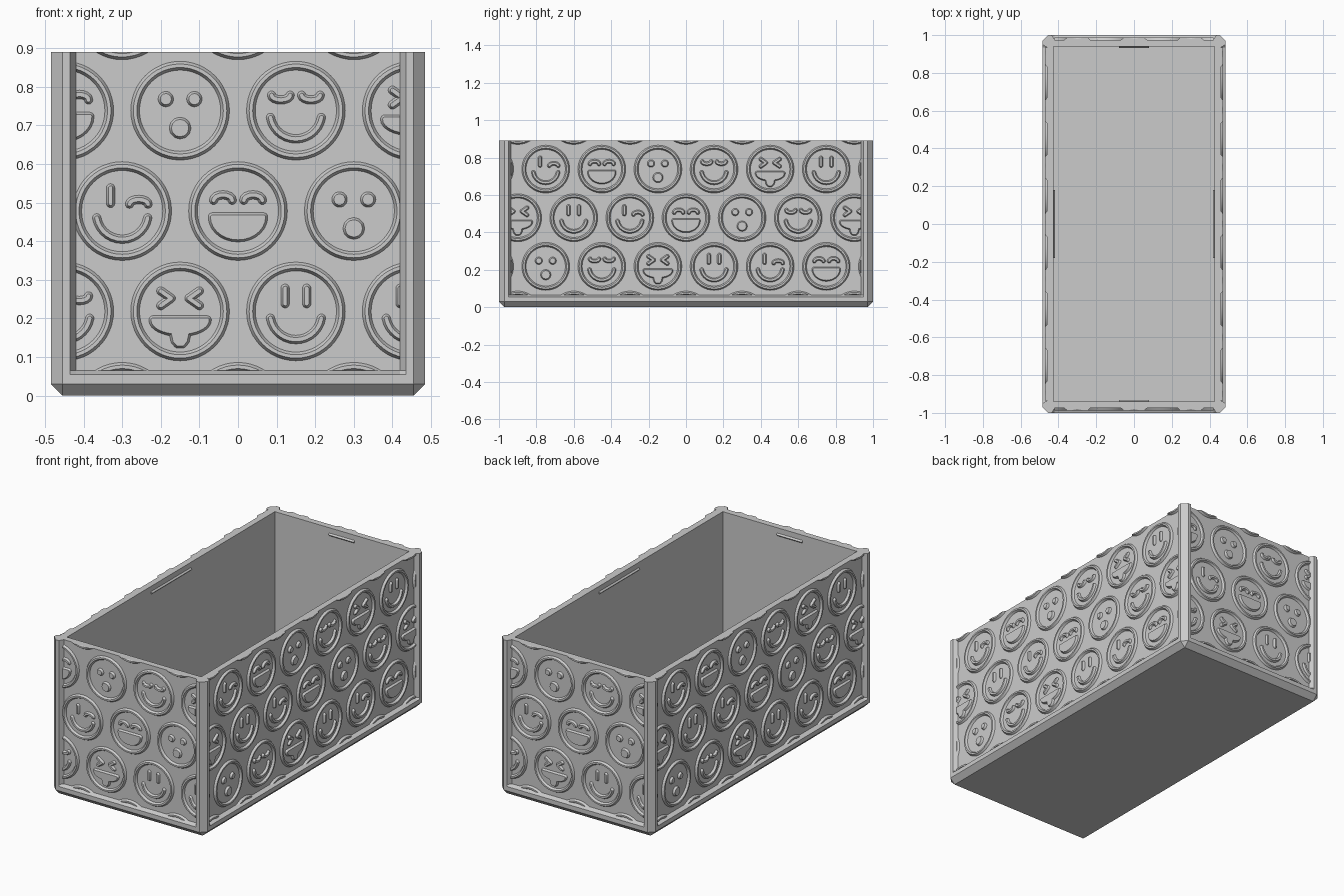
import bpy, bmesh, math
from mathutils import Matrix, Vector

cube = bpy.data.objects.get("Cube")
if cube:
    bpy.data.objects.remove(cube)

grey = bpy.data.materials.new("plain_grey")
grey.use_nodes = True
colour = (0.6, 0.6, 0.6, 1)
grey.diffuse_color = colour
grey.node_tree.nodes["Principled BSDF"].inputs["Base Color"].default_value = colour

HX, HY, TOP = 0.485, 1.0, 0.89      # outer half sizes and height
CH, REC, WALL = 0.03, 0.025, 0.035  # chamfer, panel recess, wall thickness
FLOOR, LEDGE, PANEL_Z = 0.03, 0.055, 0.065
RELIEF = 0.012


def finish(bm, name, smooth=False):
    bmesh.ops.recalc_face_normals(bm, faces=bm.faces)
    mesh = bpy.data.meshes.new(name)
    bm.to_mesh(mesh)
    bm.free()
    mesh.materials.append(grey)
    ob = bpy.data.objects.new(name, mesh)
    bpy.context.collection.objects.link(ob)
    if smooth:
        bpy.ops.object.select_all(action='DESELECT')
        ob.select_set(True)
        bpy.context.view_layer.objects.active = ob
        bpy.ops.object.shade_smooth_by_angle(angle=math.radians(25))
    return ob


def bridge(bm, a, b):
    for i in range(len(a)):
        j = (i + 1) % len(a)
        bm.faces.new((a[i], a[j], b[j], b[i]))


# ---- box shell: lofted plan outlines with corner posts and recessed panels
def outline(recess):
    q = [(HX - recess, HY - 0.065), (HX, HY - 0.05), (HX, HY - CH),
         (HX - CH, HY), (HX - 0.05, HY), (HX - 0.065, HY - recess)]
    pts = list(q)
    pts += [(-x, y) for x, y in reversed(q)]
    pts += [(-x, -y) for x, y in q]
    pts += [(x, -y) for x, y in reversed(q)]
    return pts


def clamped(pts, mx, my):
    return [(max(-mx, min(mx, x)), max(-my, min(my, y))) for x, y in pts]


full, cut = outline(0), outline(REC)
inside = clamped(cut, HX - REC - WALL, HY - REC - WALL)
levels = [(clamped(full, HX - CH, HY - CH), 0), (full, CH), (full, LEDGE),
          (cut, PANEL_Z), (cut, TOP), (inside, TOP), (inside, FLOOR)]
bm = bmesh.new()
rings = [[bm.verts.new((x, y, z)) for x, y in pts] for pts, z in levels]
for a, b in zip(rings, rings[1:]):
    bridge(bm, a, b)
bm.faces.new(rings[0])
bm.faces.new(rings[-1])
bmesh.ops.remove_doubles(bm, verts=bm.verts, dist=0.0001)
finish(bm, "box_shell")


# ---- relief helpers, drawn flat as (u, v) on a wall
def arc(cx, cy, rx, ry, start, end, n=14):
    angles = [math.radians(start + (end - start) * i / n) for i in range(n + 1)]
    return [(cx + rx * math.cos(a), cy + ry * math.sin(a)) for a in angles]


def stroke(pts):
    return pts + pts[-2:0:-1]


def grow(loop, w):
    """Offset a closed counter-clockwise loop outwards with round corners."""
    pts, out = [Vector(p) for p in loop], []
    for i, p in enumerate(pts):
        d1 = (p - pts[i - 1]).normalized()
        d2 = (pts[(i + 1) % len(pts)] - p).normalized()
        n1, n2 = Vector((d1.y, -d1.x)), Vector((d2.y, -d2.x))
        turn = math.atan2(d1.x * d2.y - d1.y * d2.x, d1.dot(d2))
        if turn < -3.1:
            turn += math.tau
        if turn > 0.4:
            steps = max(2, round(turn / 0.4))
            a0 = math.atan2(n1.y, n1.x)
            for s in range(steps + 1):
                a = a0 + turn * s / steps
                out.append(p + w * Vector((math.cos(a), math.sin(a))))
        else:
            out.append(p + w * (n1 + n2) / (1 + n1.dot(n2)))
    return out


def lay(bm, pts, u, v, depth, h):
    return [bm.verts.new((u + x, -depth - h, v + y)) for x, y in pts]


def plateau(bm, loop, u, v, depth, w=0.012):
    base = lay(bm, grow(loop, w), u, v, depth, -0.002)
    top = lay(bm, grow(loop, w * 0.45), u, v, depth, RELIEF)
    bridge(bm, base, top)
    bm.faces.new(base)
    bm.faces.new(top)


def rim(bm, u, v, depth):
    profile = [(0.129, -0.002), (0.121, RELIEF), (0.112, RELIEF), (0.104, -0.002)]
    loops = [lay(bm, arc(0, 0, r, r, 0, 352.5, 47), u, v, depth, h) for r, h in profile]
    for i in range(4):
        bridge(bm, loops[i - 1], loops[i])


# ---- six expressions
def dot(x, y, r):
    return arc(x, y, r, r, 0, 330, 11)


def bar(x):
    return stroke([(x, 0.02), (x, 0.06)])


def lid(x, y, sag):
    return stroke(arc(x, y, 0.024, sag, 180, 0, 8))


smile = stroke(arc(0, -0.006, 0.067, 0.067, 190, 350))
grin = arc(0, -0.015, 0.066, 0.054, 180, 360)
tongue_mouth = (arc(0, -0.022, 0.07, 0.032, 180, 255, 7)
                + [(-0.013, -0.076), (-0.006, -0.084), (0.006, -0.084), (0.013, -0.076)]
                + arc(0, -0.022, 0.07, 0.032, 285, 360, 7))


def squint(s):
    return stroke([(s * 0.05, 0.053), (s * 0.023, 0.034), (s * 0.05, 0.015)])


expressions = [
    [bar(-0.028), bar(0.028), smile],
    [bar(-0.03), lid(0.043, 0.018, 0.012), smile],
    [lid(-0.039, 0.028, 0.014), lid(0.039, 0.028, 0.014), grin],
    [dot(-0.037, 0.03, 0.009), dot(0.037, 0.03, 0.009), dot(0, -0.045, 0.017)],
    [lid(-0.039, 0.04, -0.012), lid(0.039, 0.04, -0.012), smile],
    [squint(-1), squint(1), tongue_mouth],
]


# ---- wall reliefs: staggered rows, trimmed to the panel
def wall_relief(name, half, depth, first, phases, quarter):
    bm = bmesh.new()
    for row, phase in enumerate(phases):
        v = -0.042 + 0.26 * row
        u, k = (first if row % 2 else first + 0.15), phase
        while u < half + 0.12:
            rim(bm, u, v, depth)
            for loop in expressions[k % 6]:
                plateau(bm, loop, u, v, depth)
            u, k = u + 0.3, k + 1
    bmesh.ops.recalc_face_normals(bm, faces=bm.faces)
    for co, no in (((half, 0, 0), (1, 0, 0)), ((-half, 0, 0), (-1, 0, 0)),
                   ((0, 0, TOP), (0, 0, 1)), ((0, 0, PANEL_Z), (0, 0, -1))):
        geom = bm.verts[:] + bm.edges[:] + bm.faces[:]
        res = bmesh.ops.bisect_plane(bm, geom=geom, dist=1e-5, plane_co=co,
                                     plane_no=no, clear_outer=True)
        edges = [e for e in res["geom_cut"] if isinstance(e, bmesh.types.BMEdge)]
        bmesh.ops.holes_fill(bm, edges=edges, sides=0)
    bm.transform(Matrix.Rotation(quarter * math.pi / 2, 4, 'Z'))
    finish(bm, name, smooth=True)


# ---- lid catch: small wedge rib inside each wall near the rim
def lid_catch(name, half, depth, quarter):
    bm = bmesh.new()
    section = [(-depth - 0.002, 0.862), (-depth + 0.008, 0.852), (-depth - 0.002, 0.842)]
    ends = [[bm.verts.new((x, y, z)) for y, z in section] for x in (-half, half)]
    bridge(bm, *ends)
    for end in ends:
        bm.faces.new(end)
    bm.transform(Matrix.Rotation(quarter * math.pi / 2, 4, 'Z'))
    finish(bm, name)


for quarter, side in enumerate(("front", "right", "back", "left")):
    if quarter % 2:
        half, depth, first, phases, rib = HY - 0.065, HX - REC, -1.05, (2, 2, 5, 0, 3), 0.18
    else:
        half, depth, first, phases, rib = HX - 0.065, HY - REC, -0.45, (0, 4, 1, 2, 5), 0.08
    wall_relief(side + "_face_relief", half, depth, first, phases, quarter)
    lid_catch(side + "_lid_catch", rib, depth - WALL, quarter)
